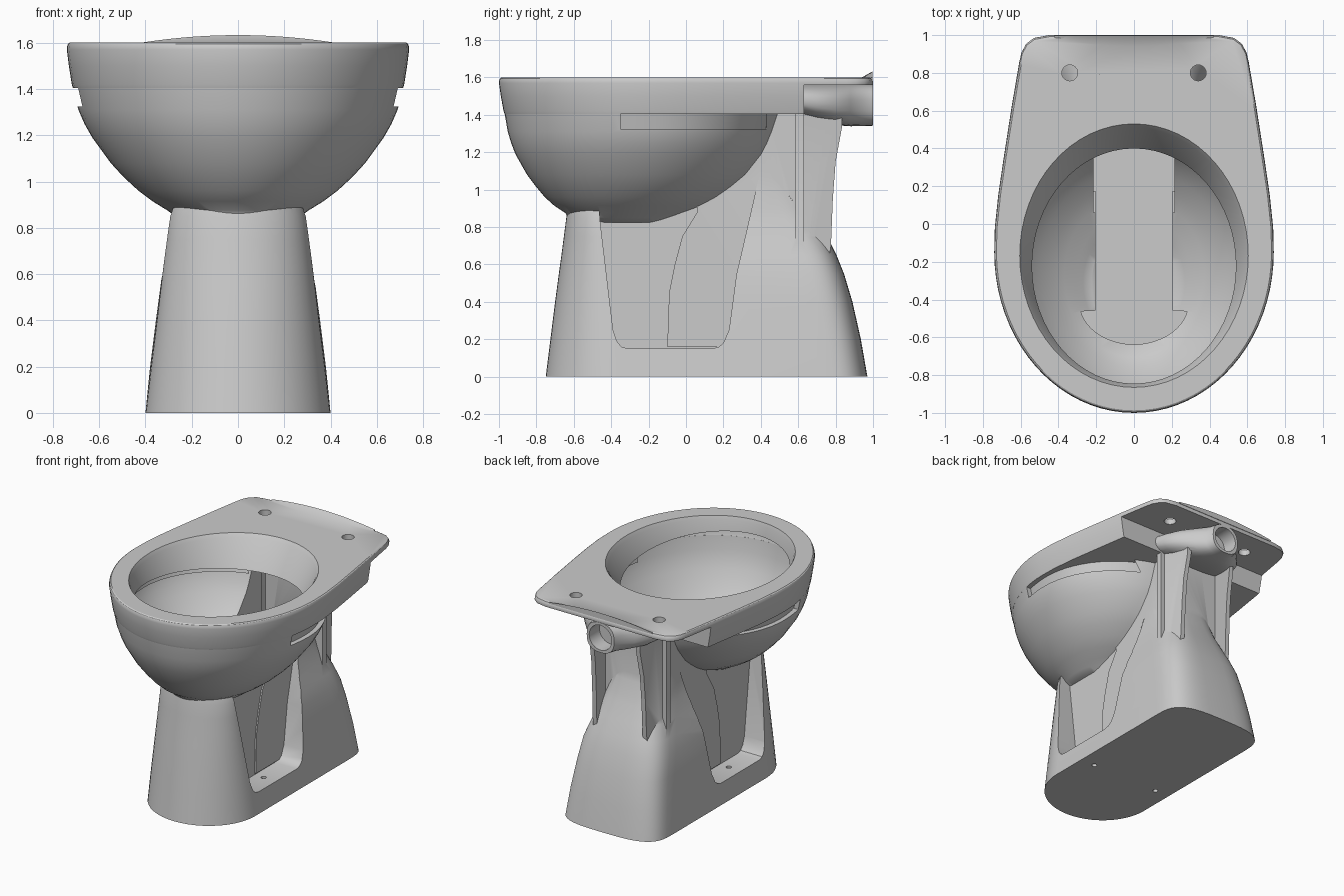
import bpy, bmesh
from math import sin, cos, pi, radians
from mathutils import Matrix

if "Cube" in bpy.data.objects:
    bpy.data.objects.remove(bpy.data.objects["Cube"])

ceramic = bpy.data.materials.new("light_grey_ceramic")
ceramic.use_nodes = True
GREY = (0.6, 0.6, 0.6, 1)
ceramic.diffuse_color = GREY
ceramic.node_tree.nodes["Principled BSDF"].inputs["Base Color"].default_value = GREY


def finish(name, bm):
    bmesh.ops.recalc_face_normals(bm, faces=bm.faces)
    me = bpy.data.meshes.new(name)
    bm.to_mesh(me)
    bm.free()
    me.materials.append(ceramic)
    ob = bpy.data.objects.new(name, me)
    bpy.context.collection.objects.link(ob)
    return ob


def loft(name, rings):
    """Closed solid through rings of equal point count."""
    bm = bmesh.new()
    rows = [[bm.verts.new(p) for p in ring] for ring in rings]
    n = len(rows[0])
    for a, b in zip(rows, rows[1:]):
        for i in range(n):
            j = (i + 1) % n
            bm.faces.new((a[i], a[j], b[j], b[i]))
    bm.faces.new(rows[0])
    bm.faces.new(rows[-1])
    return finish(name, bm)


def prism(name, profile, x0, x1):
    """Side profile (y, z) extruded across x."""
    return loft(name, [[(x, y, z) for y, z in profile] for x in (x0, x1)])


def box(name, x0, x1, y0, y1, z0, z1):
    return prism(name, [(y0, z0), (y1, z0), (y1, z1), (y0, z1)], x0, x1)


def rod(name, r, x, y, z, length, along_y=False):
    bm = bmesh.new()
    m = Matrix.Translation((x, y, z))
    if along_y:
        m = m @ Matrix.Rotation(pi / 2, 4, 'X')
    bmesh.ops.create_cone(bm, cap_ends=True, segments=24, radius1=r, radius2=r,
                          depth=length, matrix=m)
    return finish(name, bm)


def combine(target, tool, op):
    mod = target.modifiers.new(op, 'BOOLEAN')
    mod.object, mod.operation, mod.solver = tool, op, 'EXACT'
    bpy.context.view_layer.objects.active = target
    bpy.ops.object.modifier_apply(modifier=mod.name)
    bpy.data.objects.remove(tool)


def spow(v, e):
    return abs(v) ** e * (1 if v >= 0 else -1)


def oval(z, w, front, back, widest=0.0, n=64):
    """Egg ring; widest slides its broadest line from the middle towards y = -0.15."""
    mid = (front + back) / 2
    c = mid + (-.15 - mid) * widest
    pts = []
    for i in range(n):
        a = 2 * pi * i / n
        r = back - c if sin(a) > 0 else c - front
        pts.append((w * cos(a), c + r * sin(a), z))
    return pts


def foot_ring(z, wf, wb, front, back):
    """Round nose at the front, squarish tail at the back."""
    nose = max(.38 - .2 * z, .19)
    pts = []
    for i in range(25):
        a = pi * i / 24
        pts.append((-wf * cos(a), front + nose - nose * sin(a), z))
    for i in range(25):
        a = pi * i / 24
        pts.append((wb * spow(cos(a), 0.6), back - 0.25 + 0.25 * spow(sin(a), 0.6), z))
    return pts


# Pedestal
pedestal = loft("pedestal", [foot_ring(*r) for r in (
    (0, .40, .40, -.75, .97), (.2, .377, .38, -.725, .935), (.4, .352, .355, -.70, .89),
    (.55, .334, .335, -.68, .845), (.65, .322, .305, -.666, .805), (.75, .309, .272, -.653, .755),
    (.85, .296, .245, -.64, .705), (.9, .28, .235, -.63, .683), (1.0, .2, .222, -.5, .645),
    (1.15, .2, .21, -.5, .60))])

# Side recesses with bolt holes
recess = [(-.48, 1.2), (-.46, .84), (-.39, .25), (-.37, .19), (-.345, .16), (-.31, .15),
          (.14, .15), (.175, .16), (.2, .18), (.23, .25), (.27, .55), (.31, .72), (.42, 1.2)]
for s in (-1, 1):
    combine(pedestal, prism("recess_cutter", recess, s * .205, s * .6), 'DIFFERENCE')
    combine(pedestal, rod("bolt_cutter", .018, s * .28, -.1, .1, .4), 'DIFFERENCE')

# Trapway trunk, rear fins splayed towards the flange, and the flange
trunk = [(-.1, .16), (-.09, .45), (-.06, .6), (-.02, .75), (.06, .88), (.06, 1.45),
         (.62, 1.45), (.62, .16)]
combine(pedestal, prism("trapway", trunk, -.215, .215), 'UNION')
fin = [(.59, .6), (.76, .6), (.775, .7), (.785, .95), (.80, 1.15), (.835, 1.34),
       (.835, 1.385), (.59, 1.42)]
for s in (-1, 1):
    combine(pedestal, loft("rear_fin", [[(s * (x + .2 * (.835 - y)), y, z) for y, z in fin]
                                        for x in (.175, .208)]), 'UNION')
combine(pedestal, box("flange", -.282, .282, .585, .63, .6, 1.44), 'UNION')

# Bowl
BOWL = ((.825, .225, -.61, -.02, 0), (.85, .27, -.63, .01, 0), (.875, .305, -.645, .06, .05),
        (.915, .37, -.705, .15, .1), (.96, .43, -.755, .22, .2), (1.02, .495, -.805, .295, .3),
        (1.08, .55, -.85, .36, .4), (1.19, .63, -.912, .44, .6), (1.25, .664, -.935, .468, .75),
        (1.31, .69, -.953, .49, .87), (1.405, .7135, -.9695, .52, 1), (1.44, .66, -.9, .5, 1))
bowl = loft("bowl", [oval(*r) for r in BOWL])
groove = box("groove_cutter", -1, 1, -.35, .43, 1.325, 1.46)
combine(groove, loft("groove_core", [oval(z, w - .035, f + .035, b - .035, k)
                                     for z, w, f, b, k in BOWL]), 'DIFFERENCE')
combine(bowl, groove, 'DIFFERENCE')

# Rim and seat deck
side = [(.737, -.02), (.718, .16), (.69, .35), (.648, .62), (.607, .86), (.595, .91),
        (.57, .955), (.53, .985), (.45, 1.0)]
nose = [(-.74 * cos(pi * i / 40), -.15 - .85 * sin(pi * i / 40)) for i in range(41)]
outline = nose + side + [(-x, y) for x, y in reversed(side)]
rim = loft("rim", [[(x * s, -.15 + (y + .15) * s, z) for x, y in outline] for z, s in (
    (1.405, .965), (1.42, .971), (1.5, .988), (1.57, 1), (1.585, .998), (1.595, .993),
    (1.6, .984))])
combine(rim, box("deck_cutter", -1, 1, .63, 1.2, 1.3, 1.56), 'DIFFERENCE')
for s in (-1, 1):
    combine(rim, rod("hinge_cutter", .042, s * .34, .8, 1.6, .2), 'DIFFERENCE')

# Raised lip at the back of the deck
lip = []
for i in range(25):
    x = -.42 + .035 * i
    k = max(1 - (x / .42) ** 2, .01)
    lip.append([(x, .985 - .05 * k, 1.59), (x, .985 - .05 * k, 1.597),
                (x, .998, 1.6 + .033 * k), (x, .998, 1.59)])
combine(rim, loft("back_lip", lip), 'UNION')

# Water inlet
inlet = loft("inlet", [[(rx * spow(cos(2 * pi * i / 32), .8), y,
                         zc + rz * spow(sin(2 * pi * i / 32), .8))
                        for i in range(32)] for y, rx, rz, zc in (
    (.58, .34, .09, 1.485), (.7, .32, .103, 1.467), (.8, .275, .111, 1.456),
    (.88, .20, .113, 1.452), (.94, .135, .112, 1.452), (1.0, .112, .11, 1.452))])

# Join the shells
for part in (bowl, rim, inlet):
    combine(pedestal, part, 'UNION')
combine(pedestal, rod("pipe_cutter", .092, 0, 1.0, 1.452, .24, True), 'DIFFERENCE')


# Opening: a tapered well whose slanting floor is removed, leaving a hollow shell
def floor_z(y):
    return 1.44 - .1 * (y + .22)


well = [oval(1.7, .62, -.88, .55), oval(1.6, .605, -.865, .53), oval(1.575, .59, -.857, .51),
        [(x, y, floor_z(y)) for x, y, _ in oval(0, .54, -.845, .4)]]
combine(pedestal, loft("well_cutter", well), 'DIFFERENCE')
bm = bmesh.new()
bm.from_mesh(pedestal.data)
drop = [f for f in bm.faces if all(abs(v.co.z - floor_z(v.co.y)) < .002 for v in f.verts)]
bmesh.ops.delete(bm, geom=drop, context='FACES')
bm.to_mesh(pedestal.data)
bm.free()

pedestal.name = "toilet_body"
bpy.ops.object.select_all(action='DESELECT')
pedestal.select_set(True)
bpy.context.view_layer.objects.active = pedestal
bpy.ops.object.shade_smooth_by_angle(angle=radians(32))
